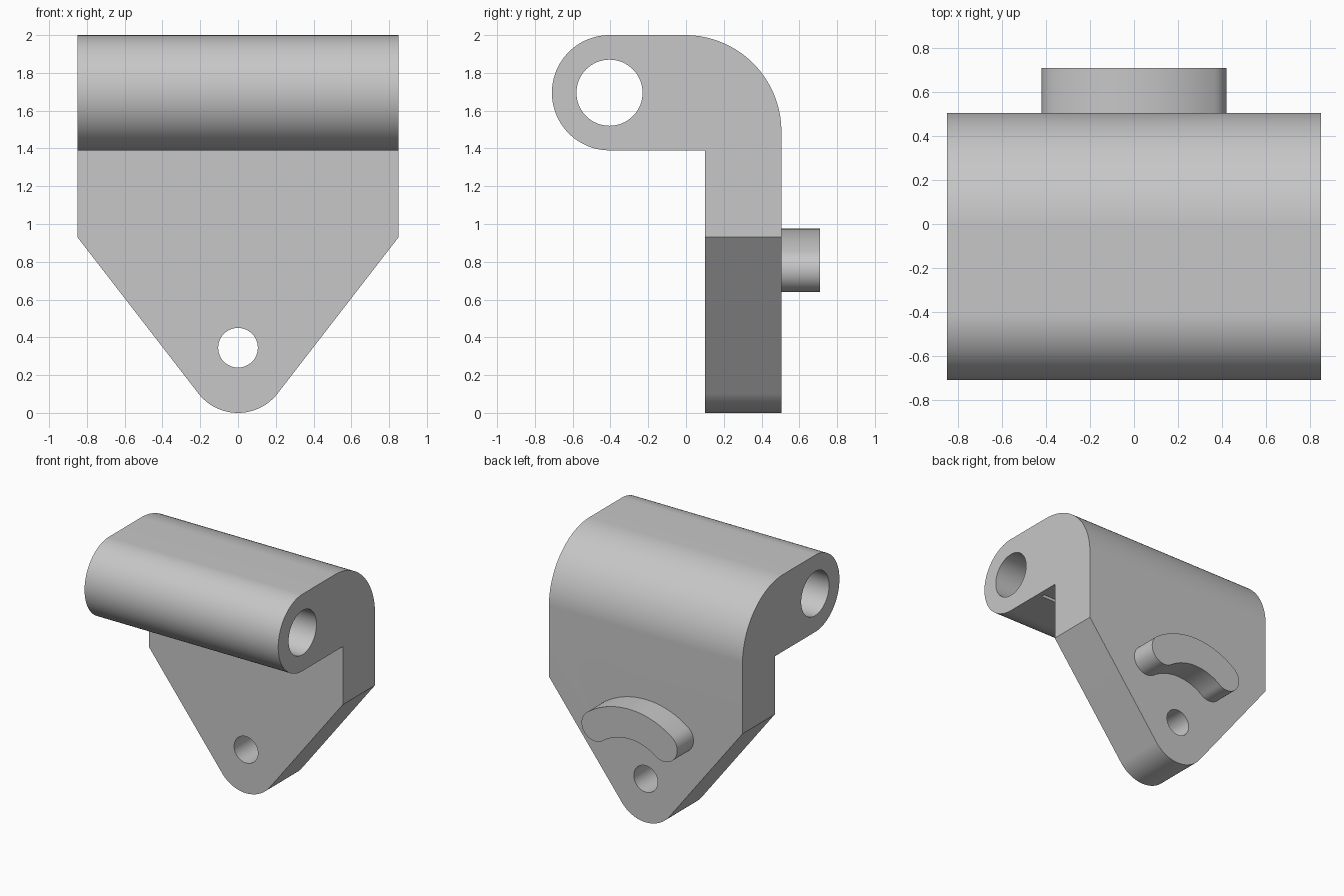
import bpy, bmesh
from math import radians, degrees, cos, sin, atan2, acos, hypot

cube = bpy.data.objects.get("Cube")
if cube:
    bpy.data.objects.remove(cube, do_unlink=True)

grey = bpy.data.materials.new("plain grey")
grey.use_nodes = True
colour = (0.57, 0.57, 0.57, 1)
grey.diffuse_color = colour
grey.node_tree.nodes["Principled BSDF"].inputs["Base Color"].default_value = colour


def arc(u, v, r, start, end, steps=32):
    """Points along an arc, angles in degrees."""
    angles = [radians(start + (end - start) * i / steps) for i in range(steps + 1)]
    return [(u + r * cos(a), v + r * sin(a)) for a in angles]


def prism(name, outline, axis, lo, hi):
    """Extrude an outline along x (outline in y, z) or along y (outline in x, z)."""
    bm = bmesh.new()
    place = (lambda u, v: (lo, u, v)) if axis == "x" else (lambda u, v: (u, lo, v))
    verts = [bm.verts.new(place(u, v)) for u, v in outline]
    bmesh.ops.remove_doubles(bm, verts=verts, dist=1e-5)
    face = bm.faces.new([v for v in verts if v.is_valid])
    moved = bmesh.ops.extrude_face_region(bm, geom=[face])["geom"]
    step = (hi - lo, 0, 0) if axis == "x" else (0, hi - lo, 0)
    bmesh.ops.translate(bm, vec=step,
                        verts=[g for g in moved if isinstance(g, bmesh.types.BMVert)])
    bmesh.ops.recalc_face_normals(bm, faces=bm.faces)
    mesh = bpy.data.meshes.new(name)
    bm.to_mesh(mesh)
    bm.free()
    mesh.materials.append(grey)
    obj = bpy.data.objects.new(name, mesh)
    bpy.context.collection.objects.link(obj)
    return obj


def combine(target, tool, operation):
    """Apply a boolean and discard the tool."""
    mod = target.modifiers.new(tool.name, "BOOLEAN")
    mod.object, mod.operation, mod.solver = tool, operation, "EXACT"
    bpy.context.view_layer.objects.active = target
    bpy.ops.object.modifier_apply(modifier=mod.name)
    bpy.data.objects.remove(tool, do_unlink=True)


HALF, BACK, FRONT = 0.85, 0.505, 0.1
PIN_Y, PIN_Z, PIN_R = -0.405, 1.695, 0.305
HOLE_Z = 0.345

# Bent side profile: barrel, top, rounded shoulder and hanging plate
bend = 0.51
side = (arc(PIN_Y, PIN_Z, PIN_R, 270, 90, 64)
        + arc(BACK - bend, 2 - bend, bend, 90, 0, 48)
        + [(BACK, 0), (FRONT, 0), (FRONT, PIN_Z - PIN_R)])
bracket = prism("bracket", side, "x", -HALF, HALF)

# Tapered front outline with a rounded tip tangent to the slopes
tip, corner = 0.265, 0.93
rise = corner - tip
slope = degrees(acos(tip / hypot(HALF, rise)) - atan2(rise, HALF))
front = ([(-HALF, 2.1), (-HALF, corner)]
         + arc(0, tip, tip, 180 + slope, 360 - slope, 48)
         + [(HALF, corner), (HALF, 2.1)])
# the outline is wider above the taper so the end faces stay clean
front = [(x * 1.2 if z > 2 else x, z) for x, z in front]
front.insert(1, (-HALF * 1.2, corner + 0.2 * HALF * rise / HALF))
front.insert(len(front) - 1, (HALF * 1.2, corner + 0.2 * HALF * rise / HALF))
combine(bracket, prism("taper", front, "y", -1, 1), "INTERSECT")

# Pin bore, bolt hole and thin groove under the arm
combine(bracket, prism("pin_bore", arc(PIN_Y, PIN_Z, 0.175, 0, 360, 64), "x", -1, 1),
        "DIFFERENCE")
combine(bracket, prism("bolt_hole", arc(0, HOLE_Z, 0.105, 0, 360, 48), "y", -1, 1),
        "DIFFERENCE")
groove = [(-0.1, 1.3), (-0.07, 1.3), (-0.07, 1.42), (-0.1, 1.42)]
combine(bracket, prism("groove", groove, "x", -0.81, 0.81), "DIFFERENCE")

# Curved boss on the back, concentric with the bolt hole
mid, half, sweep = 0.512, 0.118, 36.1
ends = [(mid * sin(radians(s * sweep)), HOLE_Z + mid * cos(radians(s * sweep)))
        for s in (-1, 1)]
boss = (arc(0, HOLE_Z, mid + half, 90 - sweep, 90 + sweep)
        + arc(*ends[0], half, 90 + sweep, 270 + sweep)
        + arc(0, HOLE_Z, mid - half, 90 + sweep, 90 - sweep)
        + arc(*ends[1], half, 270 - sweep, 450 - sweep))
combine(bracket, prism("curved_boss", boss, "y", BACK - 0.1, BACK + 0.205), "UNION")

# Smooth curves, sharp edges
bpy.ops.object.select_all(action="DESELECT")
bracket.select_set(True)
bpy.context.view_layer.objects.active = bracket
bpy.ops.object.shade_smooth_by_angle(angle=radians(30))
